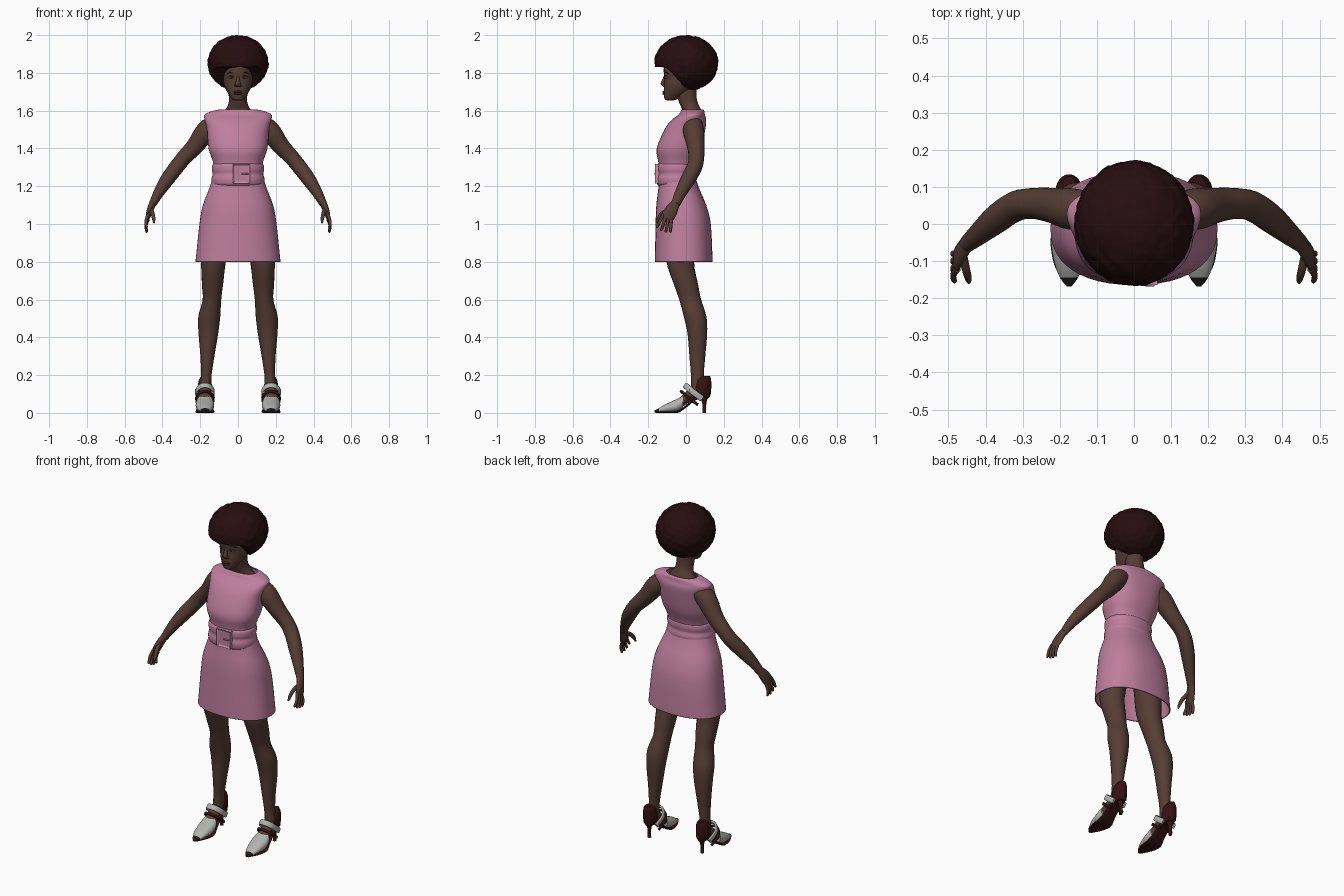
import bpy, bmesh, math
from mathutils import Vector, noise

X, Y, Z = Vector((1, 0, 0)), Vector((0, 1, 0)), Vector((0, 0, 1))


def material(name, *rgb):
    m = bpy.data.materials.new(name)
    m.diffuse_color = (*rgb, 1)
    return m


SKIN = material("brown skin", .092, .046, .034)
PINK = material("pink cloth", .52, .21, .345)
BUCKLE = material("pale pink buckle", .56, .28, .40)
HAIR = material("dark hair", .019, .004, .005)
OXBLOOD = material("dark red leather", .035, .006, .007)
WHITE = material("pale grey leather", .45, .45, .44)
EYE = material("eye white", .38, .34, .32)
BLACK = material("near black", .012, .009, .009)
LIPS = material("lip brown", .075, .028, .024)


def finish(name, bm, mats, angle=50):
    bmesh.ops.recalc_face_normals(bm, faces=bm.faces[:])
    me = bpy.data.meshes.new(name)
    bm.to_mesh(me)
    bm.free()
    ob = bpy.data.objects.new(name, me)
    bpy.context.collection.objects.link(ob)
    for m in mats:
        me.materials.append(m)
    bpy.ops.object.select_all(action='DESELECT')
    ob.select_set(True)
    bpy.context.view_layer.objects.active = ob
    bpy.ops.object.shade_smooth_by_angle(angle=math.radians(angle))
    return ob


def curve_points(rows, steps):
    # Catmull-Rom interpolation through the stations
    out, last = [], len(rows) - 1
    for i in range(last):
        quad = [rows[max(0, min(last, k))] for k in (i - 1, i, i + 1, i + 2)]
        for s in range(steps):
            t = s / steps
            out.append([.5 * (2 * b + (c - a) * t + (2 * a - 5 * b + 4 * c - d) * t * t
                              + (3 * b - a - 3 * c + d) * t ** 3) for a, b, c, d in zip(*quad)])
    return out + [list(rows[-1])]


def loft(name, rows, mats, axes=None, ref=X, n=24, steps=4, power=2, caps=True, side=1, rule=None):
    """Stations are x, y, z, half width, half depth."""
    pts = curve_points(rows, steps)
    bm, rings = bmesh.new(), []
    for i, (x, y, z, a, b) in enumerate(pts):
        if axes:
            u, v = axes
        else:
            t = Vector(pts[min(i + 1, len(pts) - 1)][:3]) - Vector(pts[max(i - 1, 0)][:3])
            u = t.cross(ref).normalized()
            v = u.cross(t).normalized()
        ring = []
        for k in range(n):
            c, s = math.cos(2 * math.pi * k / n), math.sin(2 * math.pi * k / n)
            c = math.copysign(abs(c) ** (2 / power), c)
            s = math.copysign(abs(s) ** (2 / power), s)
            p = Vector((x, y, z)) + u * a * c + v * b * s
            ring.append(bm.verts.new((p.x * side, p.y, p.z)))
        rings.append(ring)
    for r, q in zip(rings, rings[1:]):
        for k in range(n):
            bm.faces.new((r[k], r[(k + 1) % n], q[(k + 1) % n], q[k]))
    if caps:
        bm.faces.new(rings[0])
        bm.faces.new(rings[-1])
    if rule:
        for f in bm.faces:
            f.material_index = rule(f.calc_center_median())
    return finish(name, bm, mats)


def blob(name, centre, radii, mat, side=1):
    bm = bmesh.new()
    bmesh.ops.create_uvsphere(bm, u_segments=16, v_segments=10, radius=1)
    for v in bm.verts:
        p = Vector(centre) + Vector(v.co[i] * radii[i] for i in range(3))
        v.co = (p.x * side, p.y, p.z)
    return finish(name, bm, [mat])


# Dress, open at the hem
dress = loft("dress", [
    (0, -.012, .80, .225, .152), (0, -.012, .83, .222, .152), (0, -.015, 1.0, .204, .146),
    (0, -.025, 1.1, .186, .132), (0, -.04, 1.2, .148, .105), (0, -.048, 1.27, .128, .095),
    (0, -.045, 1.33, .133, .102), (0, -.036, 1.4, .156, .119), (0, -.006, 1.5, .164, .108),
    (0, .015, 1.55, .176, .092), (0, .03, 1.578, .178, .07), (0, .035, 1.597, .14, .062),
    (0, .035, 1.607, .095, .055)], [PINK], (X, Y), n=48, power=2.3, caps=False)
shell = dress.modifiers.new("cloth thickness", 'SOLIDIFY')
shell.thickness, shell.offset = .006, -1

# Padded belt and buckle
loft("belt", [(0, -.05, z, a, b) for z, a, b in (
    (1.20, .122, .09), (1.212, .137, .103), (1.24, .14, .107), (1.265, .134, .101),
    (1.287, .138, .105), (1.312, .136, .103), (1.325, .122, .09))],
     [PINK], (X, Y), n=48, power=2.2)
bm = bmesh.new()
bmesh.ops.create_cube(bm, size=1)
for v in bm.verts:
    v.co = (.018 + v.co.x * .09, -.153 + v.co.y * .022, 1.266 + v.co.z * .104)
front = min(bm.faces, key=lambda f: f.calc_center_median().y)
bmesh.ops.inset_individual(bm, faces=[front], thickness=.014)
for v in front.verts:
    v.co.y += .006
front.material_index = 1
finish("buckle", bm, [BUCKLE, PINK], 30)
loft("buckle_prong", [(.018, -.163, 1.266, .004, .004), (.055, -.165, 1.266, .004, .004)],
     [BUCKLE], ref=Z, n=8, steps=1)

# Neck and head
loft("neck", [(0, .035, 1.575, .10, .05), (0, .03, 1.605, .068, .05), (0, .014, 1.64, .05, .049),
              (0, .003, 1.68, .049, .052), (0, 0, 1.73, .05, .055)], [SKIN], (X, Y))
loft("head", [
    (0, -.085, 1.653, .012, .014), (0, -.08, 1.66, .03, .032), (0, -.068, 1.677, .043, .049),
    (0, -.05, 1.70, .058, .068), (0, -.033, 1.73, .072, .083), (0, -.02, 1.77, .08, .094),
    (0, -.012, 1.82, .083, .106), (0, -.005, 1.88, .078, .098), (0, 0, 1.93, .04, .05)],
     [SKIN], (X, Y), n=32, power=2.15)
loft("nose", [(0, -.108, 1.79, .006, .006), (0, -.116, 1.765, .010, .009),
              (0, -.122, 1.742, .012, .014), (0, -.116, 1.728, .008, .012)], [SKIN], (Y, X), n=12)
for i, z in enumerate((1.700, 1.690)):
    blob("upper_lip" if i == 0 else "lower_lip", (0, -.116, z), (.024 - .003 * i, .009, .006), LIPS)
for s in (1, -1):
    blob("nostril", (.012, -.114, 1.733), (.008, .010, .007), SKIN, s)
    blob("eye", (.034, -.101, 1.775), (.015, .010, .006), EYE, s)
    blob("iris", (.034, -.107, 1.775), (.006, .006, .006), BLACK, s)
    loft("upper_eyelid", [(.017, -.108, 1.776, .003, .003), (.034, -.109, 1.783, .004, .004),
                          (.051, -.098, 1.777, .003, .003)], [SKIN], ref=Z, n=8, side=s)
    loft("eyebrow", [(.015, -.113, 1.796, .002, .002), (.036, -.106, 1.803, .004, .003),
                     (.056, -.094, 1.796, .002, .002)], [HAIR], ref=Z, n=8, side=s)
    blob("ear", (.084, -.005, 1.755), (.008, .019, .03), SKIN, s)

# Rounded curly hair with a raised front hairline
bm = bmesh.new()
bmesh.ops.create_icosphere(bm, subdivisions=5, radius=1)
for v in bm.verts:
    d = v.co.normalized()
    lump = 1 + .03 * noise.noise(d * 7) + .018 * noise.noise(d * 16)
    p = Vector((0, .002, 1.852)) + Vector((d.x * .16, d.y * .168, d.z * .147)) * lump
    k = max(0, min(1, (p.y + .125) / .155))
    floor = 1.832 - .122 * k * k * (3 - 2 * k) + .004 * noise.noise(d * 14)
    p.z = max(p.z, floor)
    v.co = p
finish("hair", bm, [HAIR], 60)

for s in (1, -1):
    # Arm
    loft("arm", [
        (.115, .04, 1.535, .045, .045), (.165, .04, 1.495, .056, .056), (.23, .052, 1.41, .046, .046),
        (.285, .055, 1.352, .041, .041), (.325, .045, 1.302, .041, .040), (.375, .01, 1.235, .039, .037),
        (.42, -.028, 1.165, .031, .028), (.452, -.055, 1.105, .024, .020)], [SKIN], side=s)
    # Hand with four fingers and a thumb
    loft("palm", [(.448, -.051, 1.115, .022, .018), (.462, -.07, 1.085, .031, .017),
                  (.474, -.09, 1.05, .036, .014), (.479, -.101, 1.028, .030, .009)],
         [SKIN], n=16, side=s)
    for i in (-1.5, -.5, .5, 1.5):
        y, z, drop = -.1 + .0145 * i, 1.038 - .008 * i, .082 - .007 * abs(i)
        loft("finger", [
            (.476, y, z, .0095, .0095), (.487, y - .009 + .005 * i, z - drop * .5, .0085, .0085),
            (.484, y - .018 + .009 * i, z - drop * .92, .007, .007),
            (.483, y - .019 + .009 * i, z - drop, .003, .003)], [SKIN], n=10, steps=3, side=s)
    loft("thumb", [(.463, -.08, 1.08, .013, .013), (.452, -.125, 1.055, .012, .011),
                   (.446, -.148, 1.025, .009, .009), (.445, -.158, 1.005, .004, .004)],
         [SKIN], n=10, side=s)
    # Leg
    loft("leg", [
        (.095, -.01, 1.1, .082, .085), (.115, -.02, .95, .075, .082), (.13, -.03, .8, .065, .073),
        (.135, .0, .68, .056, .064), (.138, .022, .6, .049, .058), (.152, .048, .51, .058, .060),
        (.157, .06, .42, .052, .052), (.162, .06, .3, .037, .042), (.168, .06, .2, .028, .034),
        (.172, .062, .14, .030, .036), (.174, .066, .10, .026, .032)], [SKIN], (X, Y), side=s)
    loft("foot", [(.175, -.06, .032, .032, .018), (.175, -.02, .062, .038, .030),
                  (.174, .02, .095, .034, .036), (.173, .055, .125, .030, .040),
                  (.173, .085, .13, .026, .036)], [SKIN], (X, Z), side=s)
    # Pointed shoe with a dark tip, sole, heel cup and thin heel
    loft("shoe_toe", [
        (.175, -.168, .007, .006, .006), (.175, -.15, .011, .021, .010), (.175, -.12, .021, .035, .019),
        (.175, -.08, .031, .045, .028), (.175, -.045, .041, .049, .034), (.175, -.015, .058, .044, .034)],
         [WHITE, BLACK], (X, Z), power=2.3, side=s, rule=lambda c: int(c.y < -.145))
    loft("shoe_sole", [
        (.175, -.162, .004, .012, .004), (.175, -.11, .004, .040, .004), (.175, -.045, .006, .050, .006),
        (.175, .0, .034, .040, .007), (.175, .055, .078, .034, .010), (.175, .115, .095, .026, .012)],
         [OXBLOOD], (X, Z), power=3, side=s)
    loft("heel_cup", [(.175, .088, .078, .024, .034), (.175, .086, .10, .034, .045),
                      (.175, .086, .14, .037, .048), (.175, .092, .175, .032, .041),
                      (.175, .104, .195, .018, .024)], [OXBLOOD], (X, Y), side=s)
    loft("shoe_heel", [(.175, .096, 0, .010, .010), (.175, .097, .04, .009, .010),
                       (.175, .096, .07, .014, .017), (.175, .092, .10, .026, .034)],
         [OXBLOOD], (X, Y), n=14, side=s)
    # Instep straps
    slope = Vector((0, .63, .77))
    for name, dy, dz, width, mat in (("white_strap", 0, 0, .016, WHITE),
                                     ("dark_strap", -.022, -.032, .008, OXBLOOD)):
        loft(name, [(.175 + x, y + dy, z + dz, .006, width) for x, y, z in (
            (-.038, .085, .075), (-.046, .035, .112), (-.028, .006, .138), (0, -.004, .146),
            (.028, .006, .138), (.046, .035, .112), (.038, .085, .075))],
             [mat], ref=slope, n=12, power=3, side=s)
    blob("strap_buckle", (.222, .03, .116), (.006, .014, .014), WHITE, s)
